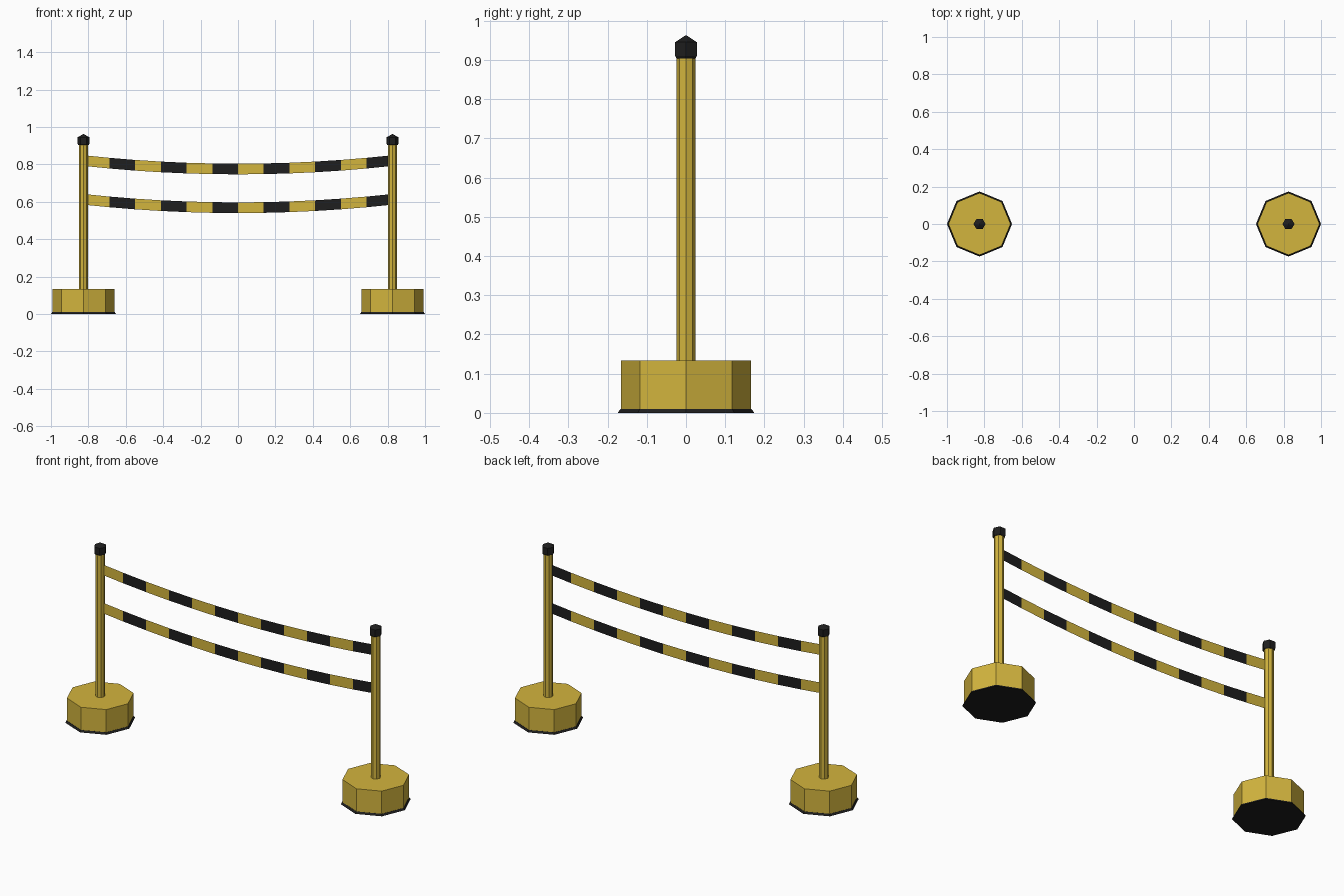
import bpy, bmesh
from math import cos, sin, tau

cube = bpy.data.objects.get("Cube")
if cube:
    bpy.data.objects.remove(cube, do_unlink=True)


def material(name, color):
    m = bpy.data.materials.new(name)
    m.use_nodes = True
    m.diffuse_color = color
    bsdf = next(n for n in m.node_tree.nodes if n.type == 'BSDF_PRINCIPLED')
    bsdf.inputs["Base Color"].default_value = color
    return m


yellow = material("warning yellow", (0.65, 0.46, 0.048, 1))
black = material("rubber black", (0.013, 0.013, 0.013, 1))


def finish(name, bm, mats):
    mesh = bpy.data.meshes.new(name)
    bm.to_mesh(mesh)
    bm.free()
    for m in mats:
        mesh.materials.append(m)
    ob = bpy.data.objects.new(name, mesh)
    bpy.context.collection.objects.link(ob)
    return ob


def lathe(name, x, sides, profile, mat):
    """Faceted solid around a vertical axis from (radius, height) pairs."""
    bm = bmesh.new()
    rings = [[bm.verts.new((x + r * cos(tau * i / sides), r * sin(tau * i / sides), z))
              for i in range(sides)] for r, z in profile]
    for lower, upper in zip(rings, rings[1:]):
        for i in range(sides):
            j = (i + 1) % sides
            bm.faces.new((lower[i], lower[j], upper[j], upper[i]))
    bm.faces.new(rings[0][::-1])
    bm.faces.new(rings[-1])
    bmesh.ops.remove_doubles(bm, verts=bm.verts, dist=0.0005)
    bmesh.ops.recalc_face_normals(bm, faces=bm.faces)
    return finish(name, bm, [mat])


POST_X = 0.826

# Two posts, each with a weighted base, rubber foot, pole and pointed cap
for side, x in (("left", POST_X), ("right", -POST_X)):
    lathe(side + "_foot", x, 8, [(0.174, 0), (0.167, 0.01)], black)
    lathe(side + "_base", x, 8, [(0.166, 0.008), (0.166, 0.133)], yellow)
    lathe(side + "_pole", x, 8, [(0.024, 0.13), (0.024, 0.92)], yellow)
    lathe(side + "_cap", x, 6, [(0.028, 0.904), (0.032, 0.91), (0.032, 0.945),
                                (0.0001, 0.963)], black)


# Sagging striped tapes, one flat panel per stripe
def tape(name, low_z, sag=0.045, height=0.057, stripes=12):
    bm = bmesh.new()
    pairs = []
    for i in range(stripes + 1):
        t = 2 * i / stripes - 1
        z = low_z + sag * t * t
        pairs.append([bm.verts.new((t * POST_X, 0, z + h)) for h in (0, height)])
    for i, (a, b) in enumerate(zip(pairs, pairs[1:])):
        face = bm.faces.new((a[0], b[0], b[1], a[1]))
        face.material_index = i % 2
    return finish(name, bm, [yellow, black])


tape("upper_tape", 0.747)
tape("lower_tape", 0.540)
